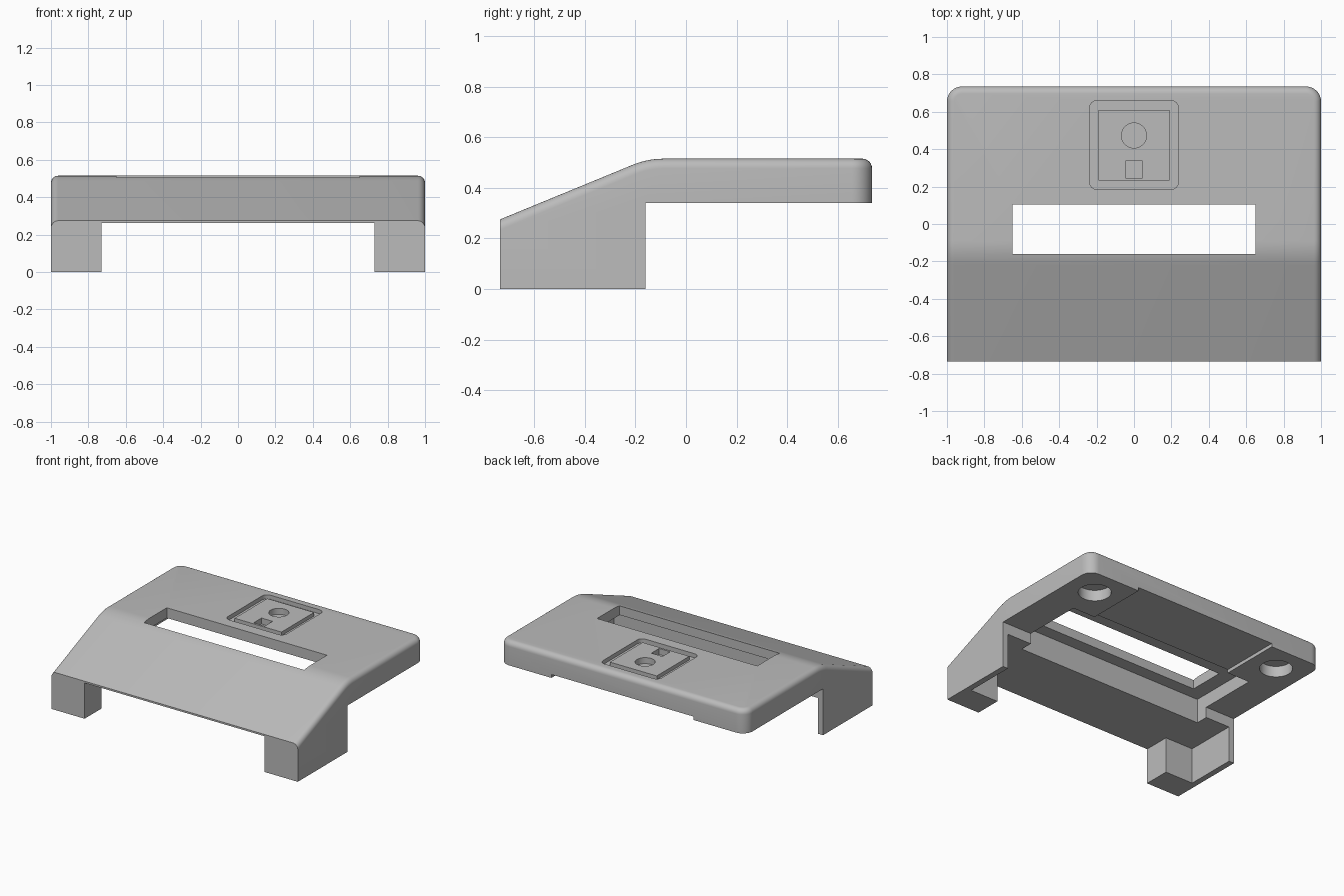
import bpy, bmesh, math

if "Cube" in bpy.data.objects:
    bpy.data.objects.remove(bpy.data.objects["Cube"])

grey = bpy.data.materials.new("plain_grey")
grey.diffuse_color = (0.5, 0.5, 0.5, 1)
grey.use_nodes = True
grey.node_tree.nodes["Principled BSDF"].inputs["Base Color"].default_value = grey.diffuse_color


def add_mesh(name, bm):
    bmesh.ops.recalc_face_normals(bm, faces=bm.faces[:])
    me = bpy.data.meshes.new(name)
    bm.to_mesh(me)
    bm.free()
    ob = bpy.data.objects.new(name, me)
    bpy.context.collection.objects.link(ob)
    return ob


def extrude(points, offset):
    bm = bmesh.new()
    face = bm.faces.new([bm.verts.new(p) for p in points])
    ext = bmesh.ops.extrude_face_region(bm, geom=[face])
    bmesh.ops.translate(bm, vec=offset, verts=[v for v in ext["geom"] if isinstance(v, bmesh.types.BMVert)])
    bmesh.ops.recalc_face_normals(bm, faces=bm.faces[:])
    return bm


def rect(x, y0, y1):
    return [(-x, y0), (x, y0), (x, y1), (-x, y1)]


def circle(cx, cy, r, n=40):
    return [(cx + r * math.cos(2 * math.pi * i / n), cy + r * math.sin(2 * math.pi * i / n)) for i in range(n)]


def round_rect(x, y0, y1, r, n=6):
    pts = []
    for k, (cx, cy) in enumerate([(x - r, y1 - r), (r - x, y1 - r), (r - x, y0 + r), (x - r, y0 + r)]):
        for i in range(n + 1):
            a = math.pi / 2 * (k + i / n)
            pts.append((cx + r * math.cos(a), cy + r * math.sin(a)))
    return pts


def carve(body, outline, z0, z1, op='DIFFERENCE'):
    tool = add_mesh("cutter", extrude([(x, y, z0) for x, y in outline], (0, 0, z1 - z0)))
    tool.hide_render = True
    mod = body.modifiers.new("carve", 'BOOLEAN')
    mod.operation, mod.solver, mod.object = op, 'EXACT', tool
    bpy.context.view_layer.objects.active = body
    bpy.ops.object.modifier_apply(modifier=mod.name)
    bpy.data.objects.remove(tool, do_unlink=True)


# Housing: side profile with a softly curved crest, extruded across x
profile = [(-.735, 0), (-.16, 0), (-.16, .34), (.735, .34), (.735, .515)]
a, b, c = (-.09, .515), (-.155, .515), (-.22, .487)
for i in range(9):
    t = i / 8
    profile.append(tuple((1 - t) ** 2 * a[k] + 2 * t * (1 - t) * b[k] + t * t * c[k] for k in (0, 1)))
profile.append((-.735, .275))
bm = extrude([(-1, y, z) for y, z in profile], (2, 0, 0))

# Rounded back corners, then a rounded rim along sides and back
corners = [e for e in bm.edges if all(v.co.y > .73 for v in e.verts)
           and abs(e.verts[0].co.z - e.verts[1].co.z) > .1]
bmesh.ops.bevel(bm, geom=corners, offset=.08, segments=8, profile=.5, affect='EDGES')
bm.normal_update()
rim = [e for e in bm.edges if len(e.link_faces) == 2
       and sorted(f.normal.z > .5 for f in e.link_faces) == [False, True]
       and not all(v.co.y < -.73 for v in e.verts)]
bmesh.ops.bevel(bm, geom=rim, offset=.038, segments=6, profile=.5, affect='EDGES')
body = add_mesh("housing", bm)
body.data.materials.append(grey)

# Cavity between the feet, leaving thin side walls behind them
carve(body, [(-.73, -.9), (.73, -.9), (.73, -.54), (.957, -.54), (.957, -.1),
             (-.957, -.1), (-.957, -.54), (-.73, -.54)], -.1, .262)
# Underside pocket, back recess and blind screw holes
carve(body, rect(.76, -.252, .28), -.1, .44)
carve(body, rect(.577, .2, .9), .2, .365)
for s in (-1, 1):
    carve(body, circle(s * .785, .53, .11), .2, .42)
# Window slot
carve(body, rect(.65, -.16, .103), .4, .6)
# Grooved panel on top with a round and a square hole
carve(body, round_rect(.238, .185, .66, .04), .485, .6)
carve(body, rect(.19, .232, .61), .475, .512, 'UNION')
carve(body, circle(0, .473, .067), .468, .6)
carve(body, rect(.045, .247, .337), .468, .6)

bpy.ops.object.select_all(action='DESELECT')
body.select_set(True)
bpy.context.view_layer.objects.active = body
bpy.ops.object.shade_smooth_by_angle(angle=math.radians(30))
